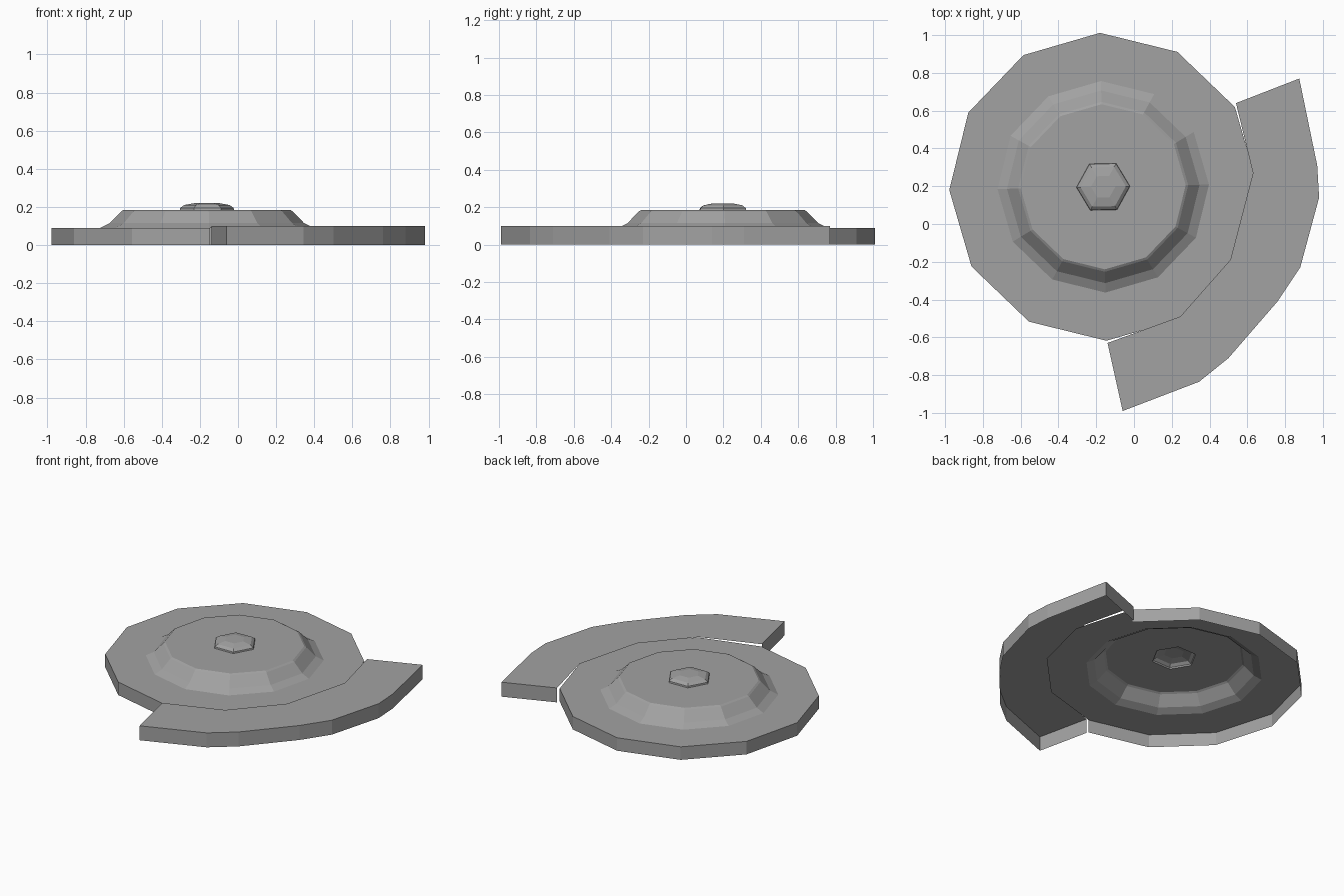
import bpy, bmesh
from math import cos, sin, radians

cube = bpy.data.objects.get("Cube")
if cube:
    bpy.data.objects.remove(cube, do_unlink=True)

CX, CY = -0.163, 0.197      # disc centre
TURN = 91.2                 # direction of the first disc corner

grey = bpy.data.materials.new("mid_grey")
grey.use_nodes = True
colour = (0.36, 0.36, 0.36, 1)
grey.diffuse_color = colour
grey.node_tree.nodes["Principled BSDF"].inputs["Base Color"].default_value = colour


def ring(bm, radius, z, sides, start):
    """One loop of corners around the disc centre."""
    angles = [radians(start + 360 * k / sides) for k in range(sides)]
    return [bm.verts.new((CX + radius * cos(a), CY + radius * sin(a), z)) for a in angles]


def loft(bm, low, high, spans=None):
    """Quads between two equal loops."""
    n = len(low)
    for k in (spans if spans is not None else range(n)):
        j = (k + 1) % n
        bm.faces.new((low[k], low[j], high[j], high[k]))


def finish(bm, name):
    mesh = bpy.data.meshes.new(name)
    bm.normal_update()
    bm.to_mesh(mesh)
    bm.free()
    mesh.materials.append(grey)
    obj = bpy.data.objects.new(name, mesh)
    bpy.context.collection.objects.link(obj)
    return obj


# Disc: open-bottomed shell, its skirt left out where the guard blade takes over
bm = bmesh.new()
rim = ring(bm, 0.815, 0.09, 12, TURN)
foot = ring(bm, 0.815, 0, 12, TURN)
loft(bm, foot, rim, [10, 11, 0, 1, 2, 3, 4, 5])
for v in [v for v in foot if not v.link_faces]:
    bm.verts.remove(v)

# Raised dome on the disc
loops = [rim] + [ring(bm, r, z, 12, TURN)
                 for r, z in ((0.56, 0.09), (0.51, 0.115), (0.45, 0.177), (0.437, 0.185))]
for low, high in zip(loops, loops[1:]):
    loft(bm, low, high)

# Flat dome top, running in to the hexagonal nut
nut = [ring(bm, r, z, 6, TURN - 90) for r, z in
       ((0.142, 0.185), (0.14, 0.195), (0.12, 0.21), (0.065, 0.22))]
top = loops[-1][-3:] + loops[-1][:-3]
for k in range(6):
    a, b, c = top[2 * k], top[2 * k + 1], top[(2 * k + 2) % 12]
    h, j = nut[0][k], nut[0][(k + 1) % 6]
    bm.faces.new((a, b, h))
    bm.faces.new((b, c, j, h))
for low, high in zip(nut, nut[1:]):
    loft(bm, low, high)
bm.faces.new(nut[-1])
finish(bm, "disc_with_dome")

# Guard blade: curved plate with a skirt on its outer edge and both ends
outer = [(-0.14, -0.63), (-0.06, -0.99), (0.345, -0.835), (0.50, -0.71), (0.76, -0.41),
         (0.88, -0.23), (0.98, 0.14), (0.97, 0.31), (0.875, 0.77), (0.54, 0.64)]
inner = [(0.63, 0.27), (0.51, -0.19), (0.245, -0.49)]
bm = bmesh.new()
edge = [bm.verts.new((x, y, 0.10)) for x, y in outer]
foot = [bm.verts.new((x, y, 0)) for x, y in outer]
back = [bm.verts.new((x, y, 0.10)) for x, y in inner]
bm.faces.new(edge + back)
loft(bm, foot, edge, range(len(outer) - 1))
finish(bm, "guard_blade")
